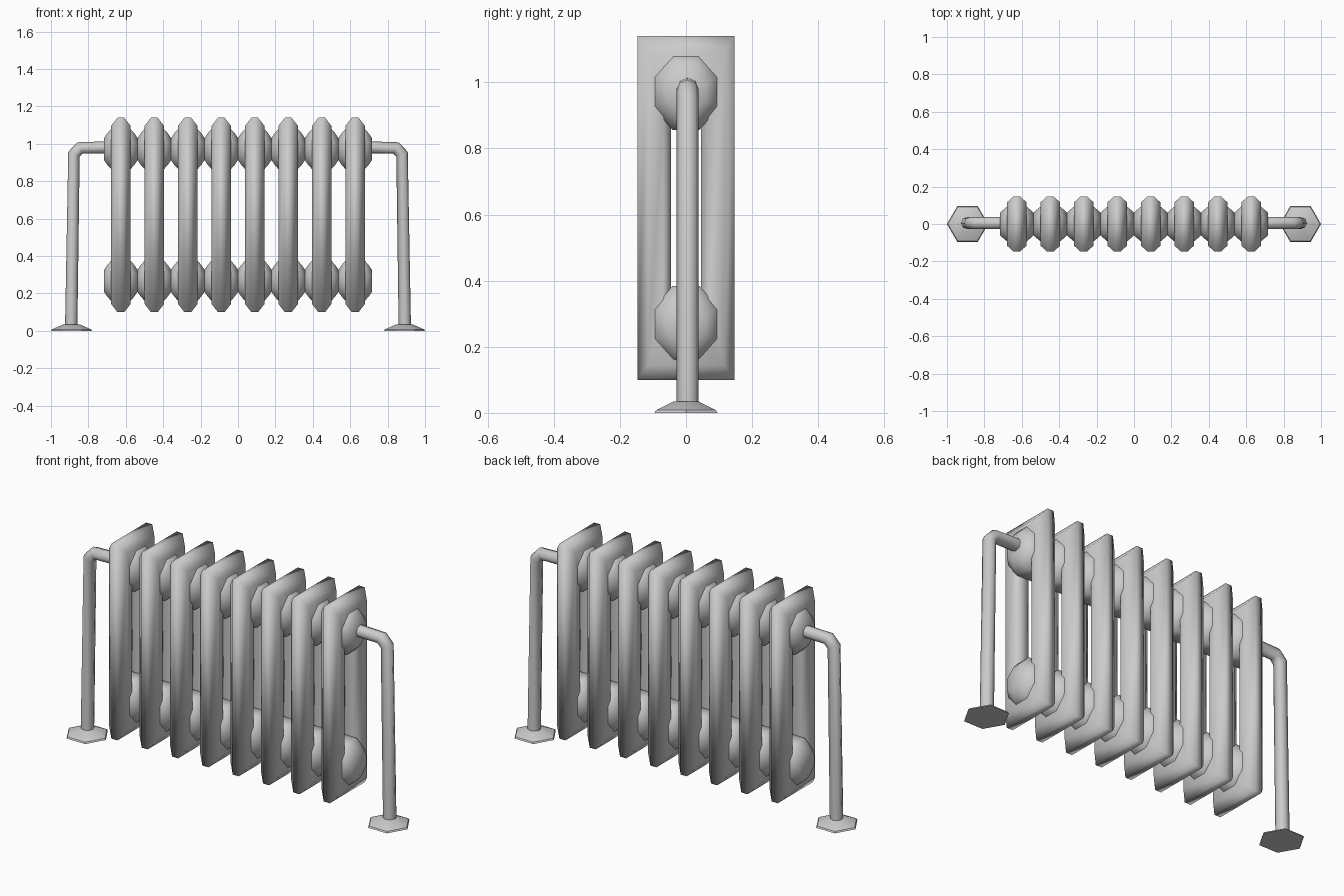
import bpy, bmesh, math

if "Cube" in bpy.data.objects:
    bpy.data.objects.remove(bpy.data.objects["Cube"])

Z_MID = 0.62          # middle height of the sections
PITCH = 0.179         # spacing between sections
COUNT = 8


def finish(bm, name, angle=60):
    bmesh.ops.recalc_face_normals(bm, faces=bm.faces[:])
    me = bpy.data.meshes.new(name)
    bm.to_mesh(me)
    bm.free()
    ob = bpy.data.objects.new(name, me)
    bpy.context.collection.objects.link(ob)
    smooth(ob, angle)
    return ob


def smooth(ob, angle):
    bpy.ops.object.select_all(action='DESELECT')
    ob.select_set(True)
    bpy.context.view_layer.objects.active = ob
    bpy.ops.object.shade_smooth_by_angle(angle=math.radians(angle))


def bridge(bm, a, b):
    n = len(a)
    for i in range(n):
        bm.faces.new((a[i], a[(i + 1) % n], b[(i + 1) % n], b[i]))


def build_section(name, x):
    bm = bmesh.new()
    # Hollow rectangular frame: (x offset, half depth, half height)
    profile = [(-0.018, 0.147, 0.52), (-0.053, 0.115, 0.475),
               (-0.050, 0.070, 0.275), (-0.020, 0.046, 0.25),
               (0.020, 0.046, 0.25), (0.050, 0.070, 0.275),
               (0.053, 0.115, 0.475), (0.018, 0.147, 0.52)]
    loops = [[bm.verts.new((x + dx, sy * hy, Z_MID + sz * hz))
              for sy, sz in ((-1, -1), (1, -1), (1, 1), (-1, 1))]
             for dx, hy, hz in profile]
    for i in range(len(loops)):
        bridge(bm, loops[i], loops[(i + 1) % len(loops)])
    # Bulging hubs that join neighbouring sections, top and bottom
    for sz in (-1, 1):
        rings = []
        for dx, ry, rz in ((-0.0905, 0.065, 0.062), (-0.072, 0.083, 0.092),
                           (-0.044, 0.108, 0.125), (0.044, 0.108, 0.125),
                           (0.072, 0.083, 0.092), (0.0905, 0.065, 0.062)):
            rings.append([bm.verts.new((
                x + dx, ry * math.cos(math.tau * (k + .5) / 8),
                Z_MID + sz * 0.352 + rz * math.sin(math.tau * (k + .5) / 8)))
                for k in range(8)])
        for a, b in zip(rings, rings[1:]):
            bridge(bm, a, b)
        bm.faces.new(rings[0])
        bm.faces.new(rings[-1])
    return finish(bm, name)


def build_pipe(name, s):
    # Bent supply pipe from the top hub down to the floor
    cu = bpy.data.curves.new(name, 'CURVE')
    cu.dimensions = '3D'
    cu.bevel_depth = 0.033
    cu.bevel_resolution = 2
    cu.use_fill_caps = True
    pts = [(0.66, 0.982), (0.845, 0.978), (0.877, 0.945), (0.892, 0.01)]
    sp = cu.splines.new('POLY')
    sp.points.add(len(pts) - 1)
    for p, (px, pz) in zip(sp.points, pts):
        p.co = (s * px, 0.005, pz, 1)
    ob = bpy.data.objects.new(name, cu)
    bpy.context.collection.objects.link(ob)
    bpy.ops.object.select_all(action='DESELECT')
    ob.select_set(True)
    bpy.context.view_layer.objects.active = ob
    bpy.ops.object.convert(target='MESH')
    smooth(bpy.context.view_layer.objects.active, 60)


def build_foot(name, s):
    # Low six-sided floor collar
    bm = bmesh.new()
    rings = [[bm.verts.new((s * (0.89 + r * math.cos(math.tau * k / 6)),
                            r * math.sin(math.tau * k / 6), z))
              for k in range(6)]
             for r, z in ((0.11, 0), (0.105, 0.008), (0.045, 0.034))]
    bridge(bm, rings[0], rings[1])
    bridge(bm, rings[1], rings[2])
    bm.faces.new(rings[0])
    bm.faces.new(rings[2])
    finish(bm, name, 30)


for i in range(COUNT):
    build_section(f"radiator_section_{i + 1}", (i - (COUNT - 1) / 2) * PITCH)

for side, s in (("left", -1), ("right", 1)):
    build_pipe(f"{side}_pipe", s)
    build_foot(f"{side}_pipe_foot", s)
